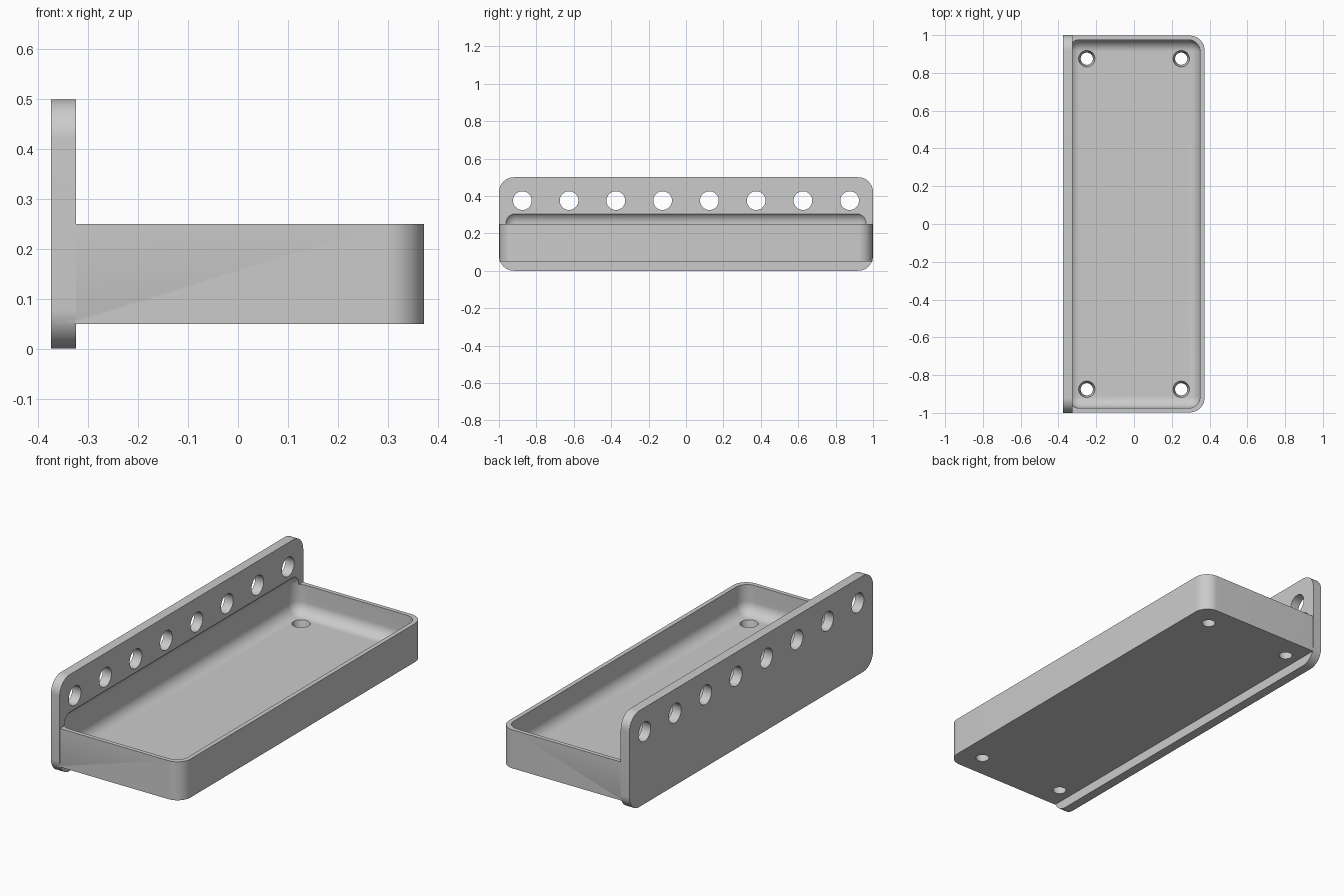
import bpy, bmesh
from mathutils import Matrix

if "Cube" in bpy.data.objects:
    bpy.data.objects.remove(bpy.data.objects["Cube"])

grey = bpy.data.materials.new("plain_grey")
grey.use_nodes = True
colour = (0.6, 0.6, 0.6, 1)
grey.diffuse_color = colour
grey.node_tree.nodes["Principled BSDF"].inputs["Base Color"].default_value = colour


def add_object(name, bm):
    mesh = bpy.data.meshes.new(name)
    bm.to_mesh(mesh)
    bm.free()
    obj = bpy.data.objects.new(name, mesh)
    mesh.materials.append(grey)
    bpy.context.collection.objects.link(obj)
    return obj


def rounded_box(name, low, high, radius, choose):
    """Box between two corners; edges accepted by choose(edge) are rounded."""
    bm = bmesh.new()
    bmesh.ops.create_cube(bm, size=1)
    for v in bm.verts:
        v.co = [high[i] if v.co[i] > 0 else low[i] for i in range(3)]
    edges = [e for e in bm.edges if choose(e)]
    bmesh.ops.bevel(bm, geom=edges, offset=radius, segments=12,
                    profile=0.5, affect='EDGES')
    return add_object(name, bm)


def runs_along(edge, axis):
    a, b = edge.verts
    return abs(a.co[axis] - b.co[axis]) > 0.01


def cones(name, centres, r_low, r_high, depth, turn=Matrix()):
    bm = bmesh.new()
    for c in centres:
        bmesh.ops.create_cone(bm, cap_ends=True, segments=48, radius1=r_low,
                              radius2=r_high, depth=depth,
                              matrix=Matrix.Translation(c) @ turn)
    return add_object(name, bm)


def combine(target, other, operation):
    mod = target.modifiers.new(operation.lower(), 'BOOLEAN')
    mod.operation = operation
    mod.solver = 'EXACT'
    mod.object = other
    bpy.context.view_layer.objects.active = target
    bpy.ops.object.modifier_apply(modifier=mod.name)
    bpy.data.objects.remove(other)


# Upright mounting plate and the tray that projects from it
shelf = rounded_box("wall_shelf", (-0.375, -1, 0), (-0.325, 1, 0.5), 0.08,
                    lambda e: runs_along(e, 0))
tray = rounded_box("tray", (-0.327, -0.997, 0.05), (0.373, 0.997, 0.25), 0.075,
                   lambda e: runs_along(e, 2) and e.verts[0].co.x > 0)
combine(shelf, tray, 'UNION')

# Hollow with soft inner corners, slightly recessed into the plate
hollow = rounded_box("hollow", (-0.35, -0.975, 0.1), (0.35, 0.975, 0.317),
                     0.0625, lambda e: True)
combine(shelf, hollow, 'DIFFERENCE')

# Row of holes through the plate
row = [(-0.35, -0.875 + 0.25 * i, 0.375) for i in range(8)]
combine(shelf, cones("plate_holes", row, 0.05, 0.05, 0.2,
                     Matrix.Rotation(1.5707963, 4, 'Y')), 'DIFFERENCE')

# Tapered drain holes in the tray corners
drains = [(x, y, 0.085) for x in (-0.25, 0.25) for y in (-0.875, 0.875)]
combine(shelf, cones("drain_holes", drains, 0.03, 0.05, 0.09), 'DIFFERENCE')

# Smooth fillets, crisp rims
bpy.ops.object.select_all(action='DESELECT')
shelf.select_set(True)
bpy.context.view_layer.objects.active = shelf
bpy.ops.object.shade_smooth_by_angle(angle=0.5)
